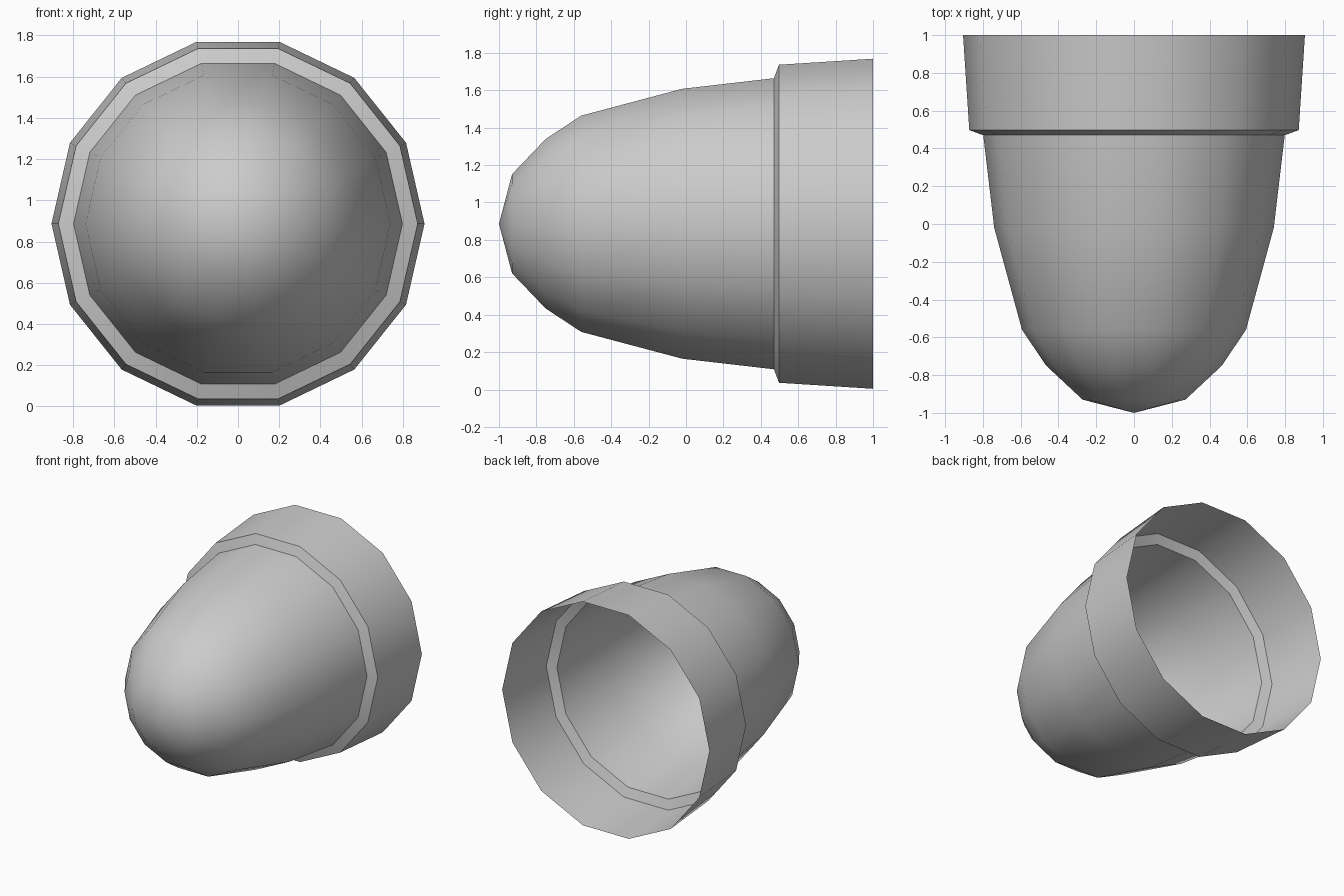
import bpy, bmesh, math

if "Cube" in bpy.data.objects:
    bpy.data.objects.remove(bpy.data.objects["Cube"])

SIDES = 14
RIM_R = 0.905
CENTRE_Z = RIM_R * math.cos(math.pi / SIDES) + 0.004

# (y, radius) from the blunt nose to the open rear rim
PROFILE = [(-0.93, 0.272), (-0.75, 0.465), (-0.56, 0.593), (-0.02, 0.74),
           (0.47, 0.798), (0.497, 0.872), (1.0, RIM_R)]

bm = bmesh.new()


def ring(y, r):
    return [bm.verts.new((r * math.cos(2 * math.pi * i / SIDES), y,
                          CENTRE_Z + r * math.sin(2 * math.pi * i / SIDES)))
            for i in range(SIDES)]


# nose fan, then bands back to the stepped collar
rings = [ring(y, r) for y, r in PROFILE]
tip = bm.verts.new((0, -1, CENTRE_Z))
for i in range(SIDES):
    j = (i + 1) % SIDES
    bm.faces.new((tip, rings[0][i], rings[0][j]))
    for a, b in zip(rings, rings[1:]):
        bm.faces.new((a[i], b[i], b[j], a[j]))

# outward-facing normals on the open shell
bm.normal_update()
if bm.faces[:][0].normal.y > 0:
    bmesh.ops.reverse_faces(bm, faces=bm.faces[:])

mesh = bpy.data.meshes.new("stepped_cap")
bm.to_mesh(mesh)
bm.free()
cap = bpy.data.objects.new("stepped_cap", mesh)
bpy.context.collection.objects.link(cap)

# smooth body, crisp collar step
bpy.context.view_layer.objects.active = cap
cap.select_set(True)
bpy.ops.object.shade_smooth_by_angle(angle=math.radians(40))
